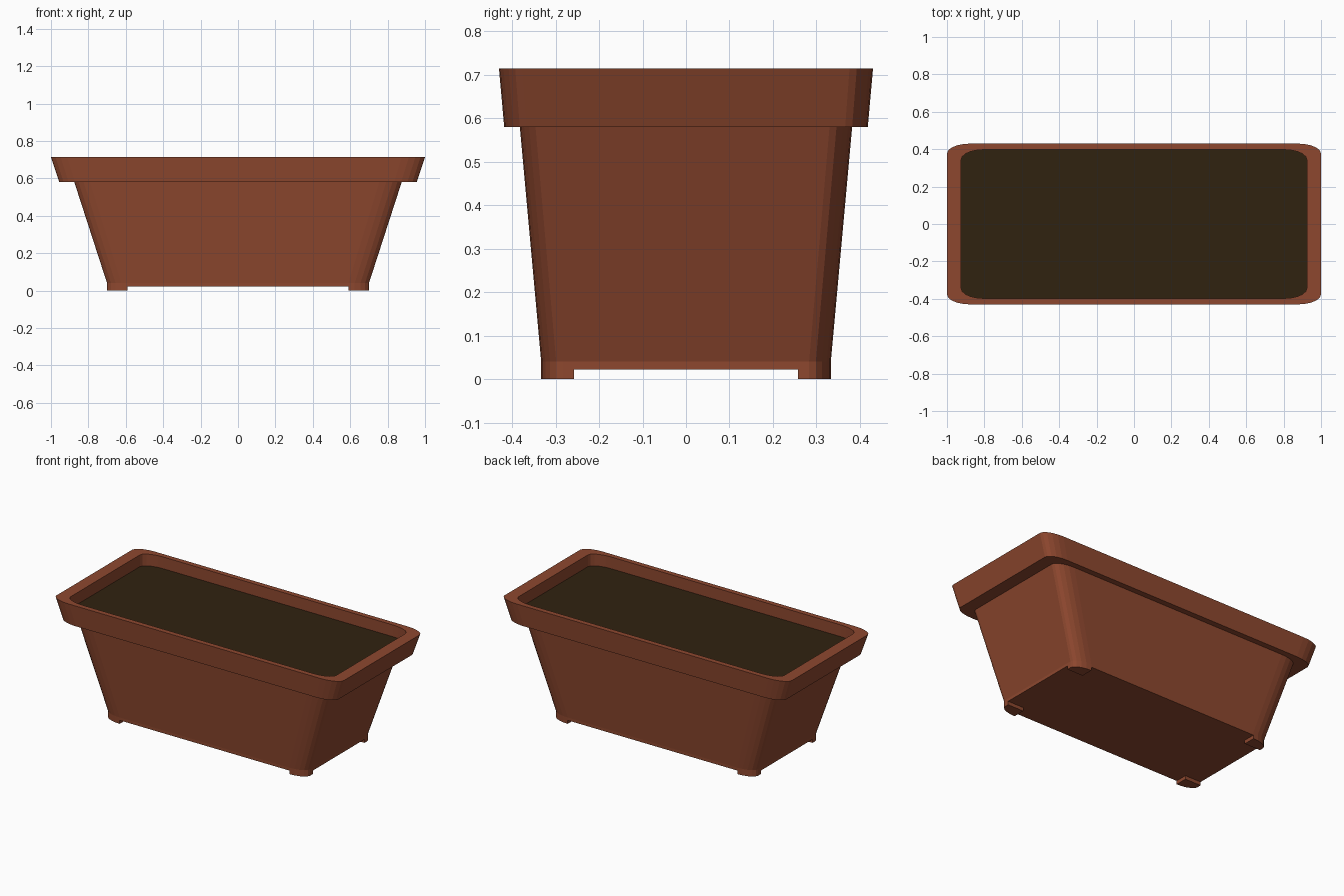
import bpy, bmesh, math

if "Cube" in bpy.data.objects:
    bpy.data.objects.remove(bpy.data.objects["Cube"])


def material(name, color):
    m = bpy.data.materials.new(name)
    m.diffuse_color = (*color, 1)
    m.use_nodes = True
    m.node_tree.nodes["Principled BSDF"].inputs["Base Color"].default_value = m.diffuse_color
    return m


CLAY = material("terracotta", (0.270, 0.064, 0.028))
SOIL = material("dark soil", (0.030, 0.0165, 0.0052))
SEG = 5  # facets per rounded corner


def arc(cx, cy, rx, ry, start):
    """Quarter ellipse, counter-clockwise from the start angle."""
    return [(cx + rx * math.cos(start + math.pi / 2 * i / SEG),
             cy + ry * math.sin(start + math.pi / 2 * i / SEG)) for i in range(SEG + 1)]


def outline(hx, hy, rx, ry):
    """Rectangle with elliptically rounded corners."""
    pts = []
    for k, (sx, sy) in enumerate(((1, 1), (-1, 1), (-1, -1), (1, -1))):
        pts += arc(sx * (hx - rx), sy * (hy - ry), rx, ry, k * math.pi / 2)
    return pts


def loft(name, sections, mat):
    """Skin a stack of (points, z) sections and cap both ends."""
    bm = bmesh.new()
    rings = [[bm.verts.new((x, y, z)) for x, y in pts] for pts, z in sections]
    for a, b in zip(rings, rings[1:]):
        for i in range(len(a)):
            j = (i + 1) % len(a)
            bm.faces.new((a[i], a[j], b[j], b[i]))
    bm.faces.new(rings[0][::-1])
    bm.faces.new(rings[-1])
    bmesh.ops.recalc_face_normals(bm, faces=bm.faces)
    mesh = bpy.data.meshes.new(name)
    bm.to_mesh(mesh)
    bm.free()
    mesh.materials.append(mat)
    ob = bpy.data.objects.new(name, mesh)
    bpy.context.collection.objects.link(ob)
    return ob


# Tapered tub with overhanging rim and recessed opening
SOIL_Z = 0.64
profile = [
    (0.70, 0.333, 0.11, 0.05, 0.022),
    (0.70, 0.333, 0.11, 0.05, 0.04),
    (0.875, 0.382, 0.12, 0.052, 0.58),
    (0.955, 0.418, 0.12, 0.052, 0.58),
    (1.0, 0.43, 0.125, 0.054, 0.714),
    (0.924, 0.398, 0.125, 0.054, 0.714),
    (0.924, 0.398, 0.125, 0.054, SOIL_Z),
]
tub = loft("planter_tub", [(outline(*p[:4]), p[4]) for p in profile], CLAY)

# Soil: the floor of the opening
tub.data.materials.append(SOIL)
for f in tub.data.polygons:
    if abs(f.center.z - SOIL_Z) < 1e-4 and abs(f.normal.z) > 0.9:
        f.material_index = 1

# Four corner feet that continue the tub's rounded corners
foot = arc(0.59, 0.283, 0.11, 0.05, 0) + [(0.59, 0.257), (0.70, 0.257)]
for side, sx in (("right", 1), ("left", -1)):
    for end, sy in (("back", 1), ("front", -1)):
        pts = [(x * sx, y * sy) for x, y in foot]
        loft(f"foot_{end}_{side}", [(pts, 0), (pts, 0.0225)], CLAY)
